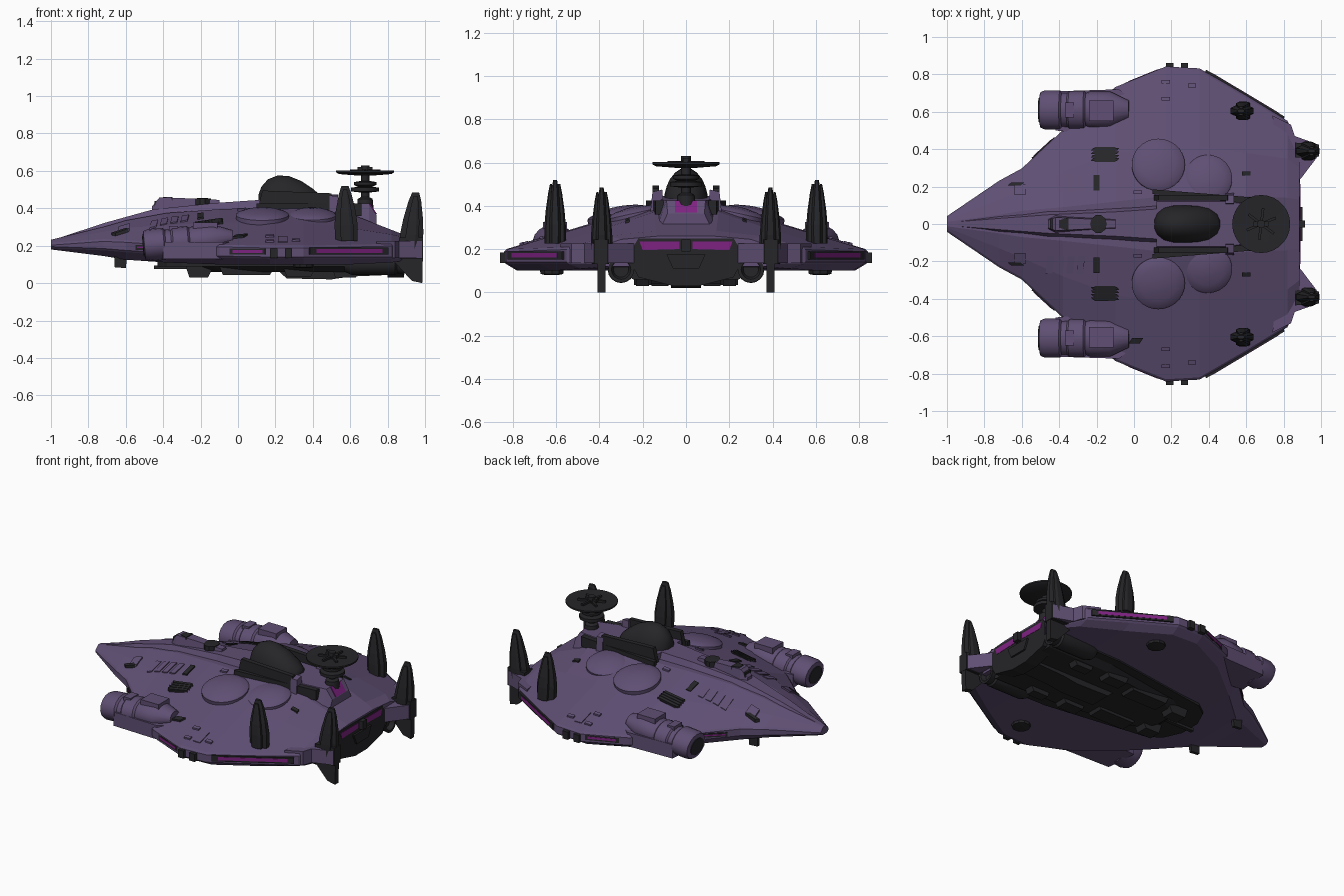
import bpy, bmesh, math
from mathutils import Vector, Matrix

if "Cube" in bpy.data.objects:
    bpy.data.objects.remove(bpy.data.objects["Cube"])

def mat(name, c):
    m = bpy.data.materials.new(name)
    m.diffuse_color = (*c, 1)
    m.use_nodes = True
    m.node_tree.nodes["Principled BSDF"].inputs["Base Color"].default_value = m.diffuse_color
    return m

PURPLE = mat("hull purple", (0.115, 0.078, 0.172))
DARK = mat("dark metal", (0.019, 0.019, 0.022))
GLOW = mat("magenta light", (0.21, 0.016, 0.22))

def mesh(name, verts, faces, m, smooth=False):
    me = bpy.data.meshes.new(name)
    me.from_pydata([tuple(v) for v in verts], [], faces)
    bm = bmesh.new(); bm.from_mesh(me)
    bmesh.ops.remove_doubles(bm, verts=bm.verts, dist=1e-5)
    bmesh.ops.recalc_face_normals(bm, faces=bm.faces)
    if smooth:
        for f in bm.faces: f.smooth = True
        for e in bm.edges:
            if len(e.link_faces) == 2 and e.calc_face_angle(0) > 0.6: e.smooth = False
    bm.to_mesh(me); bm.free()
    me.materials.append(m)
    o = bpy.data.objects.new(name, me)
    bpy.context.collection.objects.link(o)
    return o

def loft(name, rings, m, smooth=False):
    n = len(rings[0])
    v = [p for r in rings for p in r]
    f = [(i*n+j, i*n+(j+1) % n, (i+1)*n+(j+1) % n, (i+1)*n+j)
         for i in range(len(rings)-1) for j in range(n)]
    f += [tuple(range(n)), tuple(range(len(v)-n, len(v)))]
    return mesh(name, v, f, m, smooth)

def prism(name, pts, a, b, m, axis='z'):
    put = {'z': lambda p, h: (p[0], p[1], h), 'x': lambda p, h: (h, p[0], p[1]),
           'y': lambda p, h: (p[0], h, p[1])}[axis]
    return loft(name, [[put(p, a) for p in pts], [put(p, b) for p in pts]], m)

def box(name, x0, x1, y0, y1, z0, z1, m):
    return prism(name, [(x0, y0), (x1, y0), (x1, y1), (x0, y1)], z0, z1, m)

def turned(name, prof, org, m, axis=(0, 0, 1), n=24, sx=1, sy=1):
    """Round part: prof is a list of (radius, height) along the axis."""
    q = Vector((0, 0, 1)).rotation_difference(Vector(axis))
    rings = [[Vector(org) + q @ Vector((r*sx*math.cos(2*math.pi*i/n), r*sy*math.sin(2*math.pi*i/n), h))
              for i in range(n)] for r, h in prof]
    return loft(name, rings, m, True)

# hull stations: x, rim width, plateau width, plateau z, mid y, mid z, rim top, rim low, belly width, belly z
ST = [(-1.0, .03, .012, .232, .02, .225, .215, .185, .02, .18),
      (-.72, .22, .05, .30, .13, .275, .235, .175, .16, .145),
      (-.60, .285, .07, .335, .18, .295, .23, .165, .22, .125),
      (-.38, .49, .09, .375, .28, .31, .215, .15, .42, .11),
      (-.10, .72, .12, .395, .38, .325, .205, .135, .65, .10),
      (.17, .83, .15, .405, .42, .325, .20, .13, .78, .10),
      (.35, .82, .16, .40, .42, .32, .20, .13, .77, .10),
      (.60, .675, .15, .37, .38, .295, .205, .13, .62, .10),
      (.82, .54, .14, .285, .35, .26, .21, .13, .48, .11),
      (.885, .40, .13, .26, .30, .245, .21, .13, .38, .12)]

def hull_z(x, y):
    y = abs(y)
    for a, b in zip(ST, ST[1:]):
        if x <= b[0]: break
    t = min(1, max(0, (x-a[0])/(b[0]-a[0])))
    s = [p+(q-p)*t for p, q in zip(a, b)]
    prof = [(0, s[3]), (s[2], s[3]), (s[4], s[5]), (s[1], s[6])]
    for p, q in zip(prof, prof[1:]):
        if y <= q[0]: break
    return p[1]+(q[1]-p[1])*min(1, (y-p[0])/(q[0]-p[0]))

def ring(s):
    x, w, ys, zs, ym, zm, rt, rb, wb, zb = s
    h = [(ys, zs), (ym, zm), (w, rt), (w+.012, rt-.012), (w+.012, rb+.01), (w, rb), (wb, zb)]
    return [(x, y, z) for y, z in h] + [(x, -y, z) for y, z in reversed(h)]

loft("main_hull", [ring(s) for s in ST], PURPLE)

def plate(name, pts, m, lift=.006):
    """Thin panel that follows the hull surface."""
    loft(name, [[(x, y, hull_z(x, y)+h) for x, y in pts] for h in (-.008, lift)], m)

def rect(cx, cy, hx, hy, sk=0):
    return [(cx-hx-sk, cy-hy), (cx+hx-sk, cy-hy), (cx+hx+sk, cy+hy), (cx-hx+sk, cy+hy)]

def rim_strip(name, p, q, z0, z1, out, m):
    d = Vector((q[0]-p[0], q[1]-p[1])); n = Vector((-d.y, d.x)).normalized()
    if n.y*p[1] < 0: n = -n
    P, Q = Vector(p), Vector(q)
    prism(name, [P-n*.02, Q-n*.02, Q+n*out, P+n*out], z0, z1, m)

# raised spine along the centre, up to the dome
def trap(x, wb, wt, zb, zt):
    return [(x, -wb, zb), (x, -wt, zt), (x, wt, zt), (x, wb, zb)]
loft("spine", [trap(-.97, .02, .01, .20, .237), trap(-.72, .055, .03, .27, .32), trap(-.45, .085, .05, .33, .395),
               trap(-.1, .10, .065, .36, .43), trap(.12, .11, .08, .37, .445)], PURPLE)
loft("bridge", [trap(-.46, .03, .02, .37, .41), trap(-.42, .05, .035, .37, .458), trap(-.31, .04, .03, .37, .455),
                trap(-.10, .03, .02, .40, .445)], PURPLE)
box("bridge_window", -.447, -.42, -.03, .03, .41, .44, DARK)
prism("bridge_hatch", [(-.40, -.02), (-.35, -.035), (-.35, .035), (-.40, .02)], .44, .461, DARK)
turned("spine_hatch", [(.05, .40), (.05, .452), (.03, .454)], (-.19, 0, 0), DARK, n=10, sx=.9)
loft("rear_spine", [trap(.12, .15, .12, .36, .445), trap(.5, .15, .12, .36, .43), trap(.70, .13, .09, .31, .425),
                    trap(.74, .13, .085, .27, .365)], PURPLE)
loft("rear_spine_light", [[(.700+d, -.05, .425), (.700+d, .05, .425), (.737+d, .05, .37), (.737+d, -.05, .37)]
                          for d in (-.01, .006)], GLOW)

# central dome: long shell of elliptical slices
rings = []
for x, r, h in [(.11, .03, .06), (.125, .06, .10), (.16, .088, .14), (.21, .10, .16), (.27, .102, .158),
                (.34, .098, .13), (.40, .085, .09), (.445, .055, .05), (.46, .02, .03)]:
    rings.append([(x, r*math.cos(math.pi*i/12), .415+h*math.sin(math.pi*i/12)) for i in range(13)])
loft("central_dome", rings, DARK, True)

# dish mast on the tail
turned("dish_mast", [(.045, .40), (.04, .45), (.022, .46), (.022, .63)], (.68, 0, 0), DARK, n=12)
turned("dish_collar", [(.03, .485), (.075, .49), (.075, .51), (.04, .515), (.06, .525), (.06, .54), (.03, .545)], (.68, 0, 0), DARK, n=12)
turned("dish", [(.04, .575), (.14, .583), (.155, .592), (.155, .602), (.14, .602), (.04, .592)], (.68, 0, 0), DARK, n=28)
box("dish_cap", .64, .72, -.014, .014, .60, .62, DARK)
for k in range(3):
    o = box("dish_rib", -.085, .085, -.007, .007, .595, .608, DARK)
    o.matrix_world = Matrix.Translation((.68, 0, 0)) @ Matrix.Rotation(math.pi*k/3+.4, 4, 'Z')

# stern frame with lights
prism("stern_frame", [(-.22, .25), (.22, .25), (.27, .165), (.22, .07), (.06, .03), (-.06, .03), (-.22, .07), (-.27, .165)], .80, .888, DARK, 'x')
prism("stern_block", [(-.09, .175), (.09, .175), (.06, .11), (-.06, .11)], .88, .90, DARK, 'x')
box("stern_stub", .88, .915, -.02, .02, .19, .245, DARK)

# belly machinery
def belly_ring(k, z, x0=-.43):
    p = [(x0, .07), (x0+.05, .18), (x0+.13, .24), (.4, .34), (.86, .35)]
    return [(x, y*k, z) for x, y in p] + [(x, -y*k, z) for x, y in reversed(p)]
loft("belly_plate", [belly_ring(1, .125), belly_ring(1, .09)], DARK)
loft("belly_step", [belly_ring(.85, .095, -.27), belly_ring(.7, .06, -.22)], DARK)
prism("belly_keel", [(.2, .08), (.26, .025), (.5, .02), (.6, .035), (.84, .045), (.86, .08)], -.07, .07, DARK, 'y')
box("belly_gun", -.45, -.2, -.012, .012, .075, .095, DARK)

for s in (1, -1):
    # flattened pods beside the bow, dipping forward
    turned("pod", [(.07, 0), (.095, .005), (.105, .03), (.105, .11), (.092, .12), (.092, .15), (.102, .16),
                   (.102, .24), (.09, .25), (.098, .27), (.098, .38), (.05, .48)], (-.505, .61*s, .20), PURPLE, (1, 0, .09), 16, .82)
    turned("pod_mouth", [(.065, -.004), (.065, .02)], (-.505, .61*s, .20), DARK, (1, 0, .09), 16, .82)
    prism("pod_mount", [(-.42, .50*s), (-.12, .47*s), (.03, .63*s), (-.08, .72*s), (-.40, .71*s)], .13, .22, PURPLE)
    box("pod_top_block", -.37, -.32, .57*s, .65*s, .27, .305, PURPLE)
    box("pod_rear_block", -.24, -.11, .55*s, .66*s, .28, .325, PURPLE)
    # saucer domes lying on the hull slope
    for cx, cy, r, lift in ((.13, .315, .142, 0), (.395, .24, .13, -.016)):
        turned("saucer_dome", [(r, -.05), (r, .012), (r*.93, .02), (r*.65, .033), (r*.3, .04), (.02, .042)],
               (cx, cy*s, hull_z(cx, cy)+lift), PURPLE, (0, .22*s, 1), 28)
    # dark walls flanking the dome
    loft("dome_wall", [[(x, (y+d)*s, z) for x, z in ((.10, .37), (.52, .36), (.50, .48), (.13, .495))]
                       for y, d in ((.125, 0), (.125, .03))], DARK)
    prism("wall_end", [(.10*s, .37), (.165*s, .37), (.155*s, .465), (.11*s, .475)], .49, .535, PURPLE, 'x')
    prism("wall_rail", [(.10, .16*s), (.66, .105*s), (.66, .14*s), (.10, .185*s)], .36, .425, DARK)
    # tail corners
    prism("tail_corner", [(.74, .58*s), (.84, .53*s), (.86, .47*s), (.985, .425*s), (.985, .365*s), (.89, .24*s), (.78, .24*s)],
          .135, .225, PURPLE)
    # tall pointed towers
    for cx, cy, z0, z1, lean in ((.58, .605, .225, .52, -.008), (.92, .39, .17, .485, .03)):
        def tower(name, dx, dy, hx, hy, top):
            zs = [(0, .95), (.3, 1), (.55, .85), (.85, .55), (1, .3)]
            loft(name, [[(cx+dx*(1-t)+lean*t+hx*k*a, (cy+dy*(1-.45*t*t)+hy*k*b)*s, z0+(top-z0)*t)
                         for a, b in ((-1, -.5), (-.5, -1), (.5, -1), (1, -.5), (1, .5), (.5, 1), (-.5, 1), (-1, .5))]
                        for t, k in zs], DARK)
        tower("tower_core", 0, 0, .062, .03, z1)
        tower("tower_outer_blade", .005, .034, .036, .017, z1-.02)
        tower("tower_inner_blade", .005, -.034, .036, .017, z1-.02)
        tower("tower_front_rib", -.03, 0, .03, .02, z1-.15)
    prism("tail_block", [(.86, .355*s), (.99, .36*s), (.99, .425*s), (.86, .435*s)], .13, .245, DARK)
    loft("tail_blade", [[(x, (.39+d)*s, z) for x, z in ((.82, .13), (.86, .21), (.99, .21), (.985, 0), (.93, .012))]
                        for d in (-.018, .018)], DARK)
    # edge lights in dark slots
    for p, q, z0, z1 in (((.38, .815), (.80, .564), .152, .190), ((-.04, .745), (.15, .822), .153, .185), ((-.54, .345), (-.42, .455), .178, .203)):
        p, q = (p[0], p[1]*s), (q[0], q[1]*s)
        rim_strip("edge_slot", p, q, z0, z1, .0115, DARK)
        P, Q = Vector(p), Vector(q)
        rim_strip("edge_light", P.lerp(Q, .08), P.lerp(Q, .92), z0+.009, z1-.008, .0135, GLOW)
    for x in (.19, .27):
        box("edge_lug", x-.02, x+.02, .82*s, .86*s, .135, .185, DARK)
    # stern lights and engines
    prism("stern_light", [(.03*s, .20), (.20*s, .195), (.215*s, .235), (.03*s, .235)], .85, .890, GLOW, 'x')
    turned("engine", [(.045, -.32), (.062, -.28), (.062, -.05), (.052, -.04), (.06, 0), (.045, 0), (.035, -.03)],
           (.89, .30*s, .105), DARK, (1, 0, 0), 16)
    # belly blocks and turrets
    for x0, x1, y, w, z in ((-.28, -.13, .12, .04, .03), (-.10, .20, .15, .05, .042), (.24, .42, .2, .04, .035), (.5, .66, .2, .03, .03)):
        prism("belly_block", [(x0, .09), (x0+.02, z), (x1-.03, z), (x1, .09)], (y-w)*s, (y+w)*s, DARK, 'y')
    turned("belly_vent", [(.06, .12), (.055, .085), (.03, .08)], (.35, .62*s, 0), DARK, n=10)
    prism("chin_fin", [(-.66, .17), (-.59, .17), (-.60, .08), (-.66, .085)], .185*s, .205*s, DARK, 'y')
    # deck panels, vents and hatches
    for i in range(4):
        plate("deck_window", rect(-.45+.055*i, .22*s, .018, .045, -.004*s), PURPLE, .005)
    plate("deck_vent", rect(-.20, .22*s, .016, .042), DARK, .008)
    for i in range(4):
        plate("side_vent", rect(-.155, (.345+.018*i)*s, .07, .007, .006*s), DARK, .012)
    plate("side_vent_base", rect(-.155, .372*s, .055, .04), DARK)
    plate("bow_hatch", rect(-.61, .185*s, .03, .03), PURPLE, .012)
    plate("bow_sensor", rect(-.63, .215*s, .035, .008, .01*s), DARK, .018)
    plate("wing_panel", rect(.24, .72*s, .025, .05), PURPLE, .005)
    for x, y in ((.17, .76), (.31, .74), (.17, .67), (.60, .27), (.02, .17)):
        plate("wing_fitting", rect(x, y*s, .022, .01), DARK if x > .5 else PURPLE, .01)
plate("wing_dark_hatch", rect(.01, -.625, .03, .015, .01), DARK, .008)
